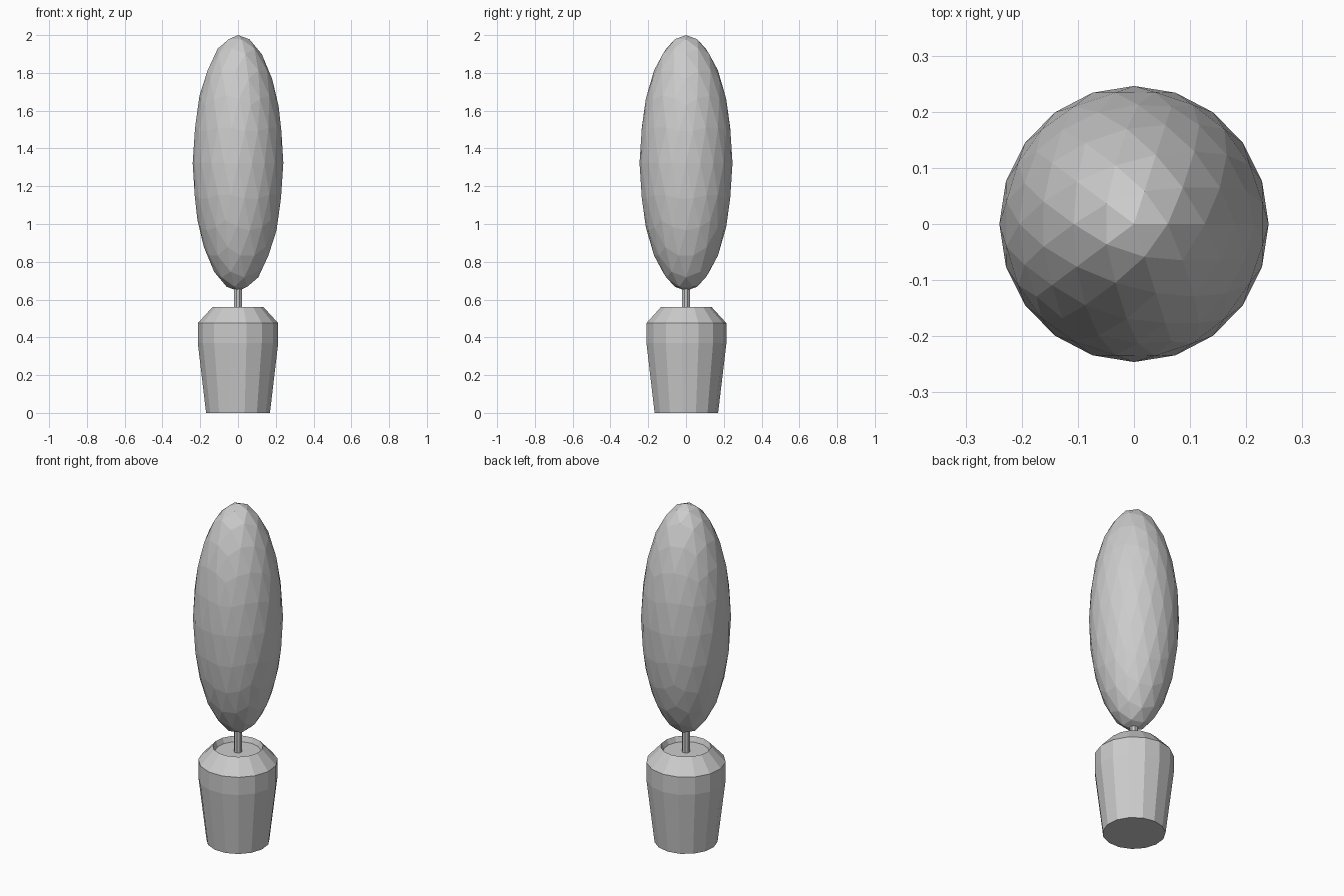
import bpy, bmesh, math

if "Cube" in bpy.data.objects:
    bpy.data.objects.remove(bpy.data.objects["Cube"])


def turned(name, profile, sides, start):
    """Spin a (radius, z) profile around z and cap both ends."""
    bm = bmesh.new()
    rings = []
    for r, z in profile:
        angles = [start + math.tau * i / sides for i in range(sides)]
        rings.append([bm.verts.new((r * math.cos(a), r * math.sin(a), z)) for a in angles])
    for low, high in zip(rings, rings[1:]):
        for i in range(sides):
            j = (i + 1) % sides
            bm.faces.new((low[i], low[j], high[j], high[i]))
    bm.faces.new(rings[0][::-1])
    bm.faces.new(rings[-1])
    mesh = bpy.data.meshes.new(name)
    bm.to_mesh(mesh)
    bm.free()
    obj = bpy.data.objects.new(name, mesh)
    bpy.context.collection.objects.link(obj)
    return obj


# Tapered pot with a sloping shoulder and a shallow soil recess
turned("pot", [(0.17, 0), (0.214, 0.37), (0.214, 0.475),
               (0.136, 0.56), (0.124, 0.53)], 15, math.pi / 2)

# Thin trunk
turned("trunk", [(0.022, 0.52), (0.022, 0.67)], 8, math.pi / 8)

# Tall clipped foliage
bpy.ops.mesh.primitive_ico_sphere_add(subdivisions=3, radius=1, location=(0, 0, 1.323))
foliage = bpy.context.object
foliage.name = "foliage"
foliage.scale = (0.24, 0.246, 0.677)
bpy.ops.object.transform_apply(location=False, rotation=False, scale=True)
